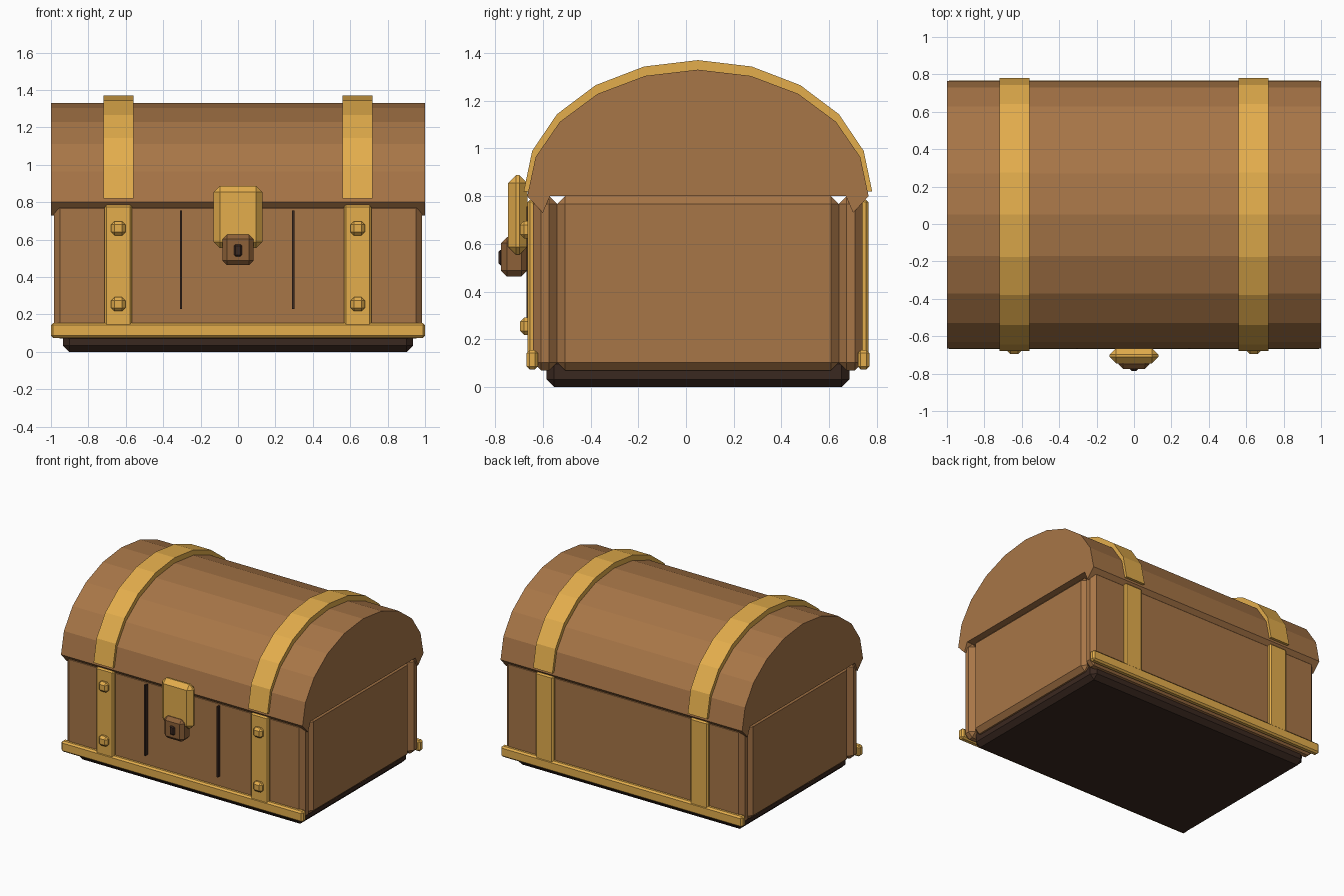
import bpy, bmesh
from math import cos, sin, pi

if "Cube" in bpy.data.objects:
    bpy.data.objects.remove(bpy.data.objects["Cube"])

CY = 0.05  # depth centre of the chest body


def material(name, rgb):
    m = bpy.data.materials.new(name)
    m.diffuse_color = (*rgb, 1)
    m.use_nodes = True
    m.node_tree.nodes["Principled BSDF"].inputs["Base Color"].default_value = m.diffuse_color
    return m


WOOD = material("wood", (0.39, 0.18, 0.063))
GOLD = material("gold", (0.77, 0.42, 0.073))
DARK = material("dark_wood", (0.042, 0.021, 0.014))
LOCK = material("lock_brown", (0.27, 0.12, 0.04))


def finish(name, bm, mat):
    bmesh.ops.recalc_face_normals(bm, faces=bm.faces)
    me = bpy.data.meshes.new(name)
    bm.to_mesh(me)
    bm.free()
    me.materials.append(mat)
    ob = bpy.data.objects.new(name, me)
    bpy.context.collection.objects.link(ob)
    return ob


def box(name, x, y, z, mat, bevel=0.0):
    """Chamfered box from (min, max) ranges."""
    bm = bmesh.new()
    bmesh.ops.create_cube(bm, size=1)
    for v in bm.verts:
        v.co = [r[0] if c < 0 else r[1] for c, r in zip(v.co, (x, y, z))]
    if bevel:
        bmesh.ops.bevel(bm, geom=bm.edges[:], offset=bevel, segments=1,
                        profile=0.5, affect='EDGES')
    return finish(name, bm, mat)


def prism(name, profile, x0, x1, mat):
    """Extrude a y-z profile along x."""
    bm = bmesh.new()
    f = bm.faces.new([bm.verts.new((x0, y, z)) for y, z in profile])
    ext = bmesh.ops.extrude_face_region(bm, geom=[f])["geom"]
    for v in ext:
        if isinstance(v, bmesh.types.BMVert):
            v.co.x = x1
    return finish(name, bm, mat)


def arch(a, b, z0, n=10):
    return [(CY - a * cos(pi * i / n), z0 + b * sin(pi * i / n)) for i in range(n + 1)]


def depth(side, near, far):
    """y range at a distance from the centre, on the front (-1) or back (1)."""
    return sorted((CY + side * near, CY + side * far))


# Plinth
box("plinth", (-0.935, 0.935), (CY - 0.635, CY + 0.635), (0, 0.13), DARK, 0.033)

# Lid with pointed lips along the front and back edges
lips = [(CY + 0.62, 0.80), (CY - 0.62, 0.80)]
lid = arch(0.715, 0.53, 0.80) + [(CY + 0.65, 0.73), *lips, (CY - 0.65, 0.73)]
prism("lid", lid, -1, 1, WOOD)

# Front and back boards, rails and straps
for s, label in ((-1, "front"), (1, "back")):
    box(f"{label}_board", (-0.985, 0.985), depth(s, 0.59, 0.69), (0.07, 0.80), WOOD, 0.033)
    box(f"{label}_rail", (-1, 1), depth(s, 0.67, 0.718), (0.075, 0.155), GOLD, 0.012)
    for x in (-0.64, 0.64):
        box(f"{label}_strap", (x - 0.073, x + 0.073), depth(s, 0.68, 0.714),
            (0.08, 0.785), GOLD, 0.01)

# Side boards
for s, label in ((-1, "left"), (1, "right")):
    box(f"{label}_board", sorted((s * 0.86, s * 0.98)), (CY - 0.59, CY + 0.59),
        (0.07, 0.80), WOOD, 0.033)

# Lid bands, front rivets and plank grooves
band = arch(0.73, 0.55, 0.82) + arch(0.69, 0.49, 0.82)[::-1]
for x in (-0.64, 0.64):
    prism("lid_band", band, x - 0.08, x + 0.08, GOLD)
    for z in (0.255, 0.66):
        box("rivet", (x - 0.038, x + 0.038), (-0.695, -0.64), (z - 0.037, z + 0.037),
            GOLD, 0.017)
for x in (-0.305, 0.295):
    box("plank_groove", (x - 0.006, x + 0.006), (-0.668, -0.63), (0.23, 0.757), DARK)

# Latch plate, lock and keyhole
box("latch_plate", (-0.13, 0.13), (-0.745, -0.665), (0.555, 0.888), GOLD, 0.033)
box("lock", (-0.083, 0.083), (-0.775, -0.665), (0.463, 0.628), LOCK, 0.025)
box("keyhole", (-0.021, 0.021), (-0.785, -0.755), (0.51, 0.575), DARK, 0.008)
